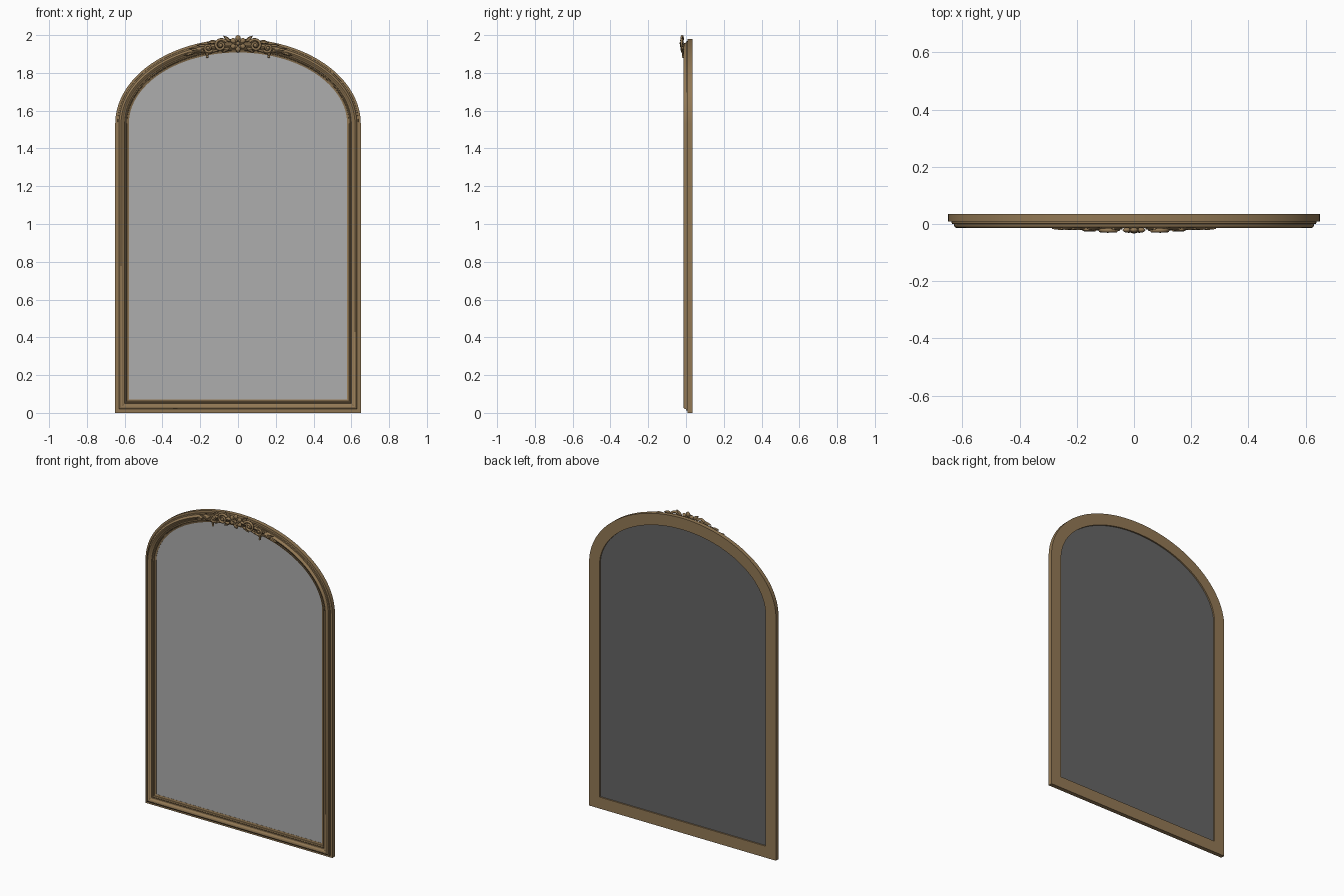
import bpy, bmesh, math
from mathutils import Vector, Matrix

cube = bpy.data.objects.get("Cube")
if cube:
    bpy.data.objects.remove(cube)

SPRING = 1.53


def material(name, rgb):
    m = bpy.data.materials.new(name)
    m.use_nodes = True
    m.diffuse_color = (*rgb, 1)
    m.node_tree.nodes["Principled BSDF"].inputs["Base Color"].default_value = (*rgb, 1)
    return m


gold = material("antique gold", (0.29, 0.19, 0.09))
silver = material("mirror silver", (0.42, 0.42, 0.42))
backing_grey = material("backing grey", (0.13, 0.13, 0.13))


def finish(bm, name, mat, angle=35):
    bmesh.ops.recalc_face_normals(bm, faces=bm.faces)
    mesh = bpy.data.meshes.new(name)
    bm.to_mesh(mesh)
    bm.free()
    ob = bpy.data.objects.new(name, mesh)
    bpy.context.collection.objects.link(ob)
    mesh.materials.append(mat)
    smooth(ob, angle)
    return ob


def smooth(ob, angle=35):
    bpy.ops.object.select_all(action="DESELECT")
    ob.select_set(True)
    bpy.context.view_layer.objects.active = ob
    bpy.ops.object.shade_smooth_by_angle(angle=math.radians(angle))


def outline(inset, steps=64):
    """Arched outline moved inward by inset, as (x, z) pairs."""
    a, b = 0.65 - inset, 0.45 - inset
    arch = [(a * math.cos(math.pi * i / steps), SPRING + b * math.sin(math.pi * i / steps))
            for i in range(steps + 1)]
    return arch + [(-a, inset), (a, inset)]


def rings(bm, section, closed):
    """Sweep a section of (inset, y) pairs round the arched outline."""
    loops = [[bm.verts.new((x, y, z)) for x, z in outline(d)] for d, y in section]
    pairs = list(zip(loops, loops[1:]))
    if closed:
        pairs.append((loops[-1], loops[0]))
    for p, q in pairs:
        for i in range(len(p)):
            j = (i + 1) % len(p)
            bm.faces.new((p[i], p[j], q[j], q[i]))
    return loops


# Moulded frame: flat back slab, stepped edge, rounded crest, inner bead
section = [(0, 0.035), (0, 0.009), (0.012, 0.008), (0.013, 0.001), (0.020, 0),
           (0.021, -0.007), (0.025, -0.012), (0.031, -0.014), (0.037, -0.012),
           (0.041, -0.007), (0.044, -0.004), (0.050, -0.002), (0.051, 0.003),
           (0.056, -0.001), (0.061, 0.003), (0.062, 0.008), (0.072, 0.012), (0.072, 0.035)]
bm = bmesh.new()
rings(bm, section, True)
finish(bm, "arched_frame", gold)

# Mirror glass and backing panel
for name, mat, y0, y1 in (("mirror_glass", silver, 0.013, 0.018),
                          ("backing_panel", backing_grey, 0.018, 0.026)):
    bm = bmesh.new()
    front, back = rings(bm, [(0.071, y0), (0.071, y1)], False)
    bm.faces.new(front)
    bm.faces.new(back)
    finish(bm, name, mat)


def blob(bm, x, y, z, length, width, depth, angle=0):
    """Flattened ellipsoid whose long axis lies at angle in the xz plane."""
    mat = (Matrix.Translation((x, y, z)) @ Matrix.Rotation(-angle, 4, "Y")
           @ Matrix.Diagonal((length, depth, width, 1)))
    bmesh.ops.create_uvsphere(bm, u_segments=14, v_segments=8, radius=1, matrix=mat)


def leaf(bm, x, y, z, length, width, angle, depth=0.006):
    """Pointed leaf with a raised midrib, growing from (x, z) along angle."""
    along = Vector((math.cos(angle), 0, math.sin(angle)))
    across = Vector((-along.z, 0, along.x))
    rows = []
    for i in range(9):
        t = i / 8
        w = width * (math.sin(math.pi * t ** 0.7) + 0.02)
        mid = Vector((x, y, z)) + along * length * t
        lift = depth * (0.4 + 0.6 * math.sin(math.pi * t))
        rows.append([bm.verts.new(mid + across * w * s - Vector((0, lift * h, 0)))
                     for s, h in ((-1, 0), (-0.6, 0.9), (0, 0.5), (0.6, 0.9), (1, 0), (0, -0.6))])
    for p, q in zip(rows, rows[1:]):
        for i in range(6):
            j = (i + 1) % 6
            bm.faces.new((p[i], p[j], q[j], q[i]))
    bm.faces.new(rows[0])
    bm.faces.new(rows[-1])


def scroll(name, points, thickness):
    """Round rod through (x, y, z, radius) points."""
    cu = bpy.data.curves.new(name, "CURVE")
    cu.dimensions = "3D"
    cu.bevel_depth = thickness
    cu.bevel_resolution = 2
    cu.use_fill_caps = True
    sp = cu.splines.new("POLY")
    sp.points.add(len(points) - 1)
    for p, (x, y, z, r) in zip(sp.points, points):
        p.co = (x, y, z, 1)
        p.radius = r
    ob = bpy.data.objects.new(name, cu)
    bpy.context.collection.objects.link(ob)
    cu.materials.append(gold)
    bpy.ops.object.select_all(action="DESELECT")
    ob.select_set(True)
    bpy.context.view_layer.objects.active = ob
    bpy.ops.object.convert(target="MESH")
    smooth(bpy.context.object, 50)


def spiral(side, cx, cz, r0, r1, start, turns, y):
    pts = []
    for i in range(41):
        t = i / 40
        a = start + turns * math.tau * t
        r = r0 + (r1 - r0) * t ** 0.7
        pts.append((side * (cx + r * math.cos(a)), y, cz + r * math.sin(a), 1 - 0.35 * t))
    return pts


# Crest rosette: six petals, inner ring and boss
bm = bmesh.new()
for i in range(6):
    a = math.tau * i / 6 + math.pi / 2
    blob(bm, 0.028 * math.cos(a), -0.021, 1.956 + 0.028 * math.sin(a), 0.016, 0.014, 0.009, a)
    b = a + math.pi / 6
    blob(bm, 0.018 * math.cos(b), -0.022, 1.956 + 0.018 * math.sin(b), 0.012, 0.006, 0.009, b)
blob(bm, 0, -0.023, 1.956, 0.011, 0.011, 0.011)
blob(bm, 0, -0.016, 1.918, 0.012, 0.010, 0.008)
finish(bm, "crest_rosette", gold, 60)

# Scrolls and leaves on either side of the rosette
for side, word in ((1, "left"), (-1, "right")):
    scroll(word + "_large_scroll", spiral(side, 0.092, 1.946, 0.036, 0.008, 2.6, -1.6, -0.022), 0.008)
    scroll(word + "_small_scroll", spiral(side, 0.158, 1.932, 0.025, 0.006, 3.6, 1.5, -0.019), 0.007)
    stem = [(side * (0.05 + 0.2 * t), -0.017,
             1.925 - 0.02 * t + 0.006 * math.sin(math.tau * 1.5 * t), 1 - 0.6 * t)
            for t in (i / 24 for i in range(25))]
    scroll(word + "_stem", stem, 0.007)

    bm = bmesh.new()
    for x, z, length, width, deg in ((0.040, 1.965, 0.05, 0.010, 40), (0.045, 1.935, 0.05, 0.010, -35),
                                     (0.115, 1.965, 0.05, 0.011, -5), (0.120, 1.925, 0.05, 0.010, -30),
                                     (0.170, 1.945, 0.05, 0.009, 0), (0.180, 1.920, 0.06, 0.011, -12),
                                     (0.215, 1.922, 0.045, 0.008, 8), (0.225, 1.912, 0.065, 0.009, -18),
                                     (0.165, 1.915, 0.032, 0.009, -95)):
        a = math.radians(deg if side > 0 else 180 - deg)
        leaf(bm, side * x, -0.015, z, length, width, a)
    blob(bm, side * 0.092, -0.022, 1.946, 0.011, 0.011, 0.009)
    blob(bm, side * 0.158, -0.019, 1.932, 0.009, 0.009, 0.008)
    blob(bm, side * 0.163, -0.016, 1.886, 0.007, 0.007, 0.006)
    finish(bm, word + "_leaves", gold, 60)
